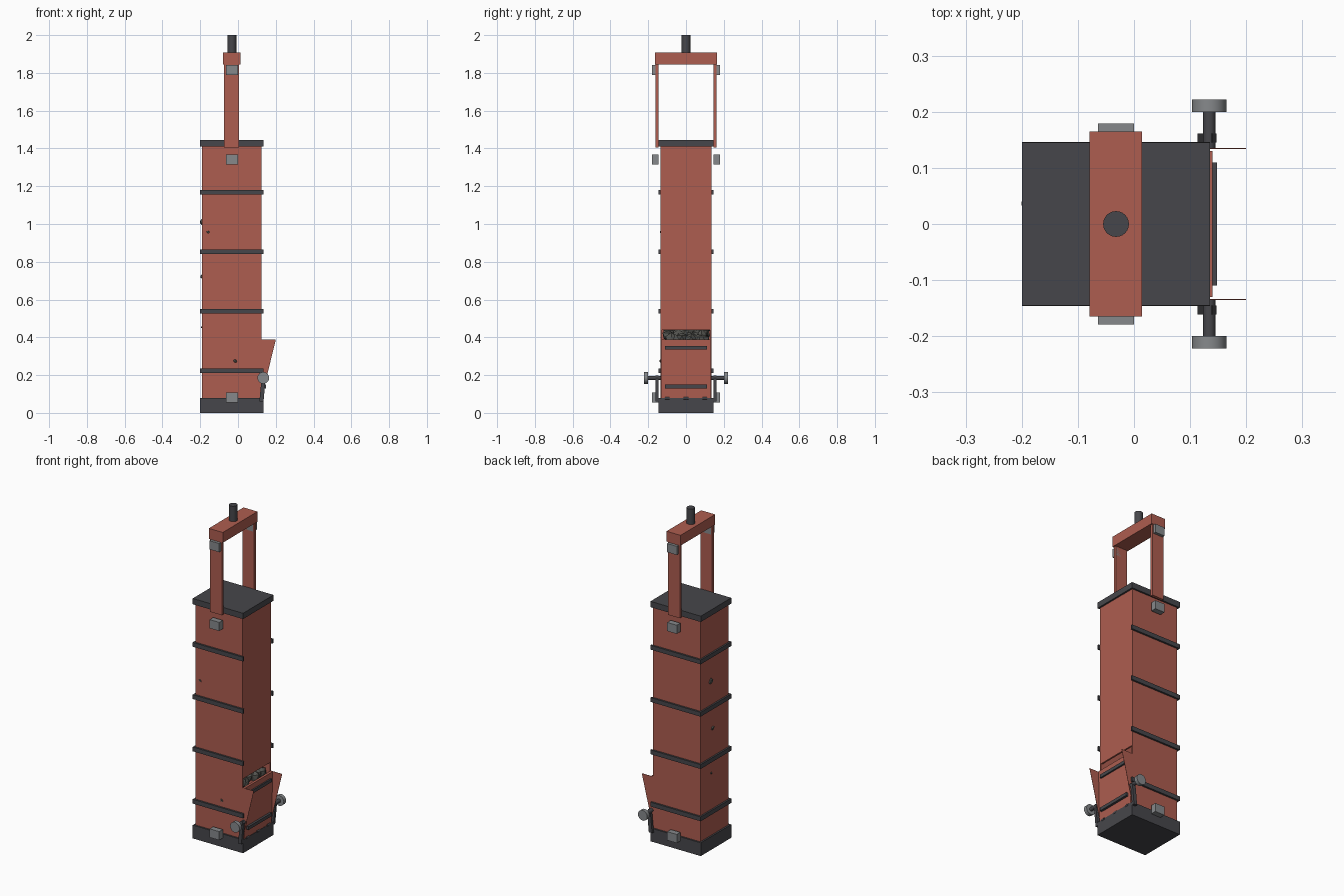
import bpy, bmesh, math, random
from mathutils import Vector, Matrix

if "Cube" in bpy.data.objects:
    bpy.data.objects.remove(bpy.data.objects["Cube"])

random.seed(4)


def material(name, rgb):
    m = bpy.data.materials.new(name)
    m.diffuse_color = (*rgb, 1)
    m.use_nodes = True
    m.node_tree.nodes["Principled BSDF"].inputs["Base Color"].default_value = m.diffuse_color
    return m


RED = material("rust red paint", (0.42, 0.11, 0.08))
DARK = material("dark steel", (0.062, 0.062, 0.07))
GREY = material("light steel", (0.24, 0.25, 0.26))
ROCK = material("ore rock", (0.09, 0.09, 0.08))


def finish(name, bm, mat):
    me = bpy.data.meshes.new(name)
    bm.normal_update()
    bm.to_mesh(me)
    bm.free()
    me.materials.append(mat)
    ob = bpy.data.objects.new(name, me)
    bpy.context.collection.objects.link(ob)
    return ob


def box(name, x, y, z, mat):
    """Box from (min, max) ranges."""
    bm = bmesh.new()
    size = [r[1] - r[0] for r in (x, y, z)]
    mid = [(r[1] + r[0]) / 2 for r in (x, y, z)]
    bmesh.ops.create_cube(bm, size=1, matrix=Matrix.Translation(mid) @ Matrix.Diagonal((*size, 1)))
    return finish(name, bm, mat)


def pair(name, x, y, z, mat):
    """Same box on the front and the back side."""
    box(name + "_front", x, (-y[1], -y[0]), z, mat)
    box(name + "_back", x, y, z, mat)


def prism(name, pts, y0, y1, mat):
    """Extrude an x-z outline along y."""
    bm = bmesh.new()
    f = bm.faces.new([bm.verts.new((x, y0, z)) for x, z in pts])
    r = bmesh.ops.extrude_face_region(bm, geom=[f])
    bmesh.ops.translate(bm, vec=(0, y1 - y0, 0), verts=[v for v in r["geom"] if isinstance(v, bmesh.types.BMVert)])
    bmesh.ops.recalc_face_normals(bm, faces=bm.faces)
    return finish(name, bm, mat)


def cylinder(name, r, a, b, mat, n=24):
    bm = bmesh.new()
    a, b = Vector(a), Vector(b)
    rot = (b - a).to_track_quat('Z', 'Y').to_matrix().to_4x4()
    bmesh.ops.create_cone(bm, cap_ends=True, segments=n, radius1=r, radius2=r, depth=(b - a).length,
                          matrix=Matrix.Translation((a + b) / 2) @ rot)
    ob = finish(name, bm, mat)
    for p in ob.data.polygons:
        p.use_smooth = len(p.vertices) == 4
    ob.data.set_sharp_from_angle(angle=math.radians(40))
    return ob


def rock(name, pos, r):
    bm = bmesh.new()
    bmesh.ops.create_icosphere(bm, subdivisions=1, radius=r)
    for v in bm.verts:
        v.co *= random.uniform(0.75, 1.1)
    bmesh.ops.translate(bm, vec=pos, verts=bm.verts)
    return finish(name, bm, ROCK)


# Base and lid
box("base", (-0.2, 0.135), (-0.145, 0.145), (0, 0.08), DARK)
box("lid", (-0.2, 0.135), (-0.145, 0.145), (1.41, 1.445), DARK)

# Hollow body, with a discharge opening low on the right side
pair("body_side", (-0.19, 0.125), (0.127, 0.135), (0.08, 1.41), RED)
box("body_left_wall", (-0.19, -0.18), (-0.127, 0.127), (0.08, 1.41), RED)
box("body_right_wall", (0.115, 0.125), (-0.127, 0.127), (0.44, 1.41), RED)

# Stiffening bands around three sides
for i, z in enumerate((0.21, 0.525, 0.84, 1.155)):
    zr = (z, z + 0.026)
    pair(f"band_{i}", (-0.2, 0.135), (0.135, 0.146), zr, DARK)
    box(f"band_left_{i}", (-0.2, -0.19), (-0.135, 0.135), zr, DARK)

# Discharge door, its straps and hinges
prism("door", [(0.125, 0.075), (0.133, 0.075), (0.14, 0.388), (0.125, 0.388)], -0.13, 0.13, RED)
for z in (0.13, 0.335):
    box("door_strap", (0.13, 0.148), (-0.11, 0.11), (z, z + 0.02), DARK)
for y in (-0.1, 0, 0.1):
    cylinder("door_hinge", 0.008, (0.13, y - 0.012, 0.078), (0.13, y + 0.012, 0.078), DARK, 12)

# Thin triangular cheeks beside the door
for s in (-1, 1):
    prism("chute_cheek", [(0.12, 0.08), (0.125, 0.08), (0.2, 0.388), (0.12, 0.388)], s * 0.1335, s * 0.135, RED)

# Roller arms, axles and wheels
for s in (-1, 1):
    prism("roller_arm", [(0.113, 0.06), (0.135, 0.06), (0.147, 0.185), (0.14, 0.197), (0.125, 0.185)],
          s * 0.145, s * 0.161, DARK)
    cylinder("roller_axle", 0.011, (0.134, s * 0.135, 0.185), (0.134, s * 0.205, 0.185), DARK, 16)
    cylinder("roller_wheel", 0.031, (0.134, s * 0.2, 0.185), (0.134, s * 0.222, 0.185), GREY)

# Hanger frame and suspension pin
pair("hanger_post", (-0.073, 0.006), (0.145, 0.162), (1.405, 1.85), RED)
box("hanger_crossbar", (-0.079, 0.014), (-0.165, 0.165), (1.845, 1.907), RED)
cylinder("suspension_pin", 0.023, (-0.032, 0, 1.9), (-0.032, 0, 2.0), DARK)

# Guide shoes
for i, z in enumerate((0.055, 1.315, 1.79)):
    pair(f"guide_shoe_{i}", (-0.064, 0), (0.145, 0.179), (z, z + 0.052), GREY)

# Ore heap seen through the opening
for ix in range(5):
    for iy in range(6):
        j = [random.uniform(-0.01, 0.01) for _ in range(3)]
        rock("ore", (-0.13 + ix * 0.053 + j[0], -0.085 + iy * 0.035 + j[1], 0.385 + (4 - ix) * 0.015 + j[2]), 0.036)

# Ore tips poking through the walls
rock("ore_tip", (-0.187, 0.035, 1.01), 0.02)
rock("ore_tip", (-0.187, 0.02, 0.72), 0.015)
rock("ore_tip", (-0.187, 0.03, 0.455), 0.009)
rock("ore_tip", (-0.158, -0.13, 0.957), 0.012)
rock("ore_tip", (-0.015, -0.13, 0.275), 0.012)
